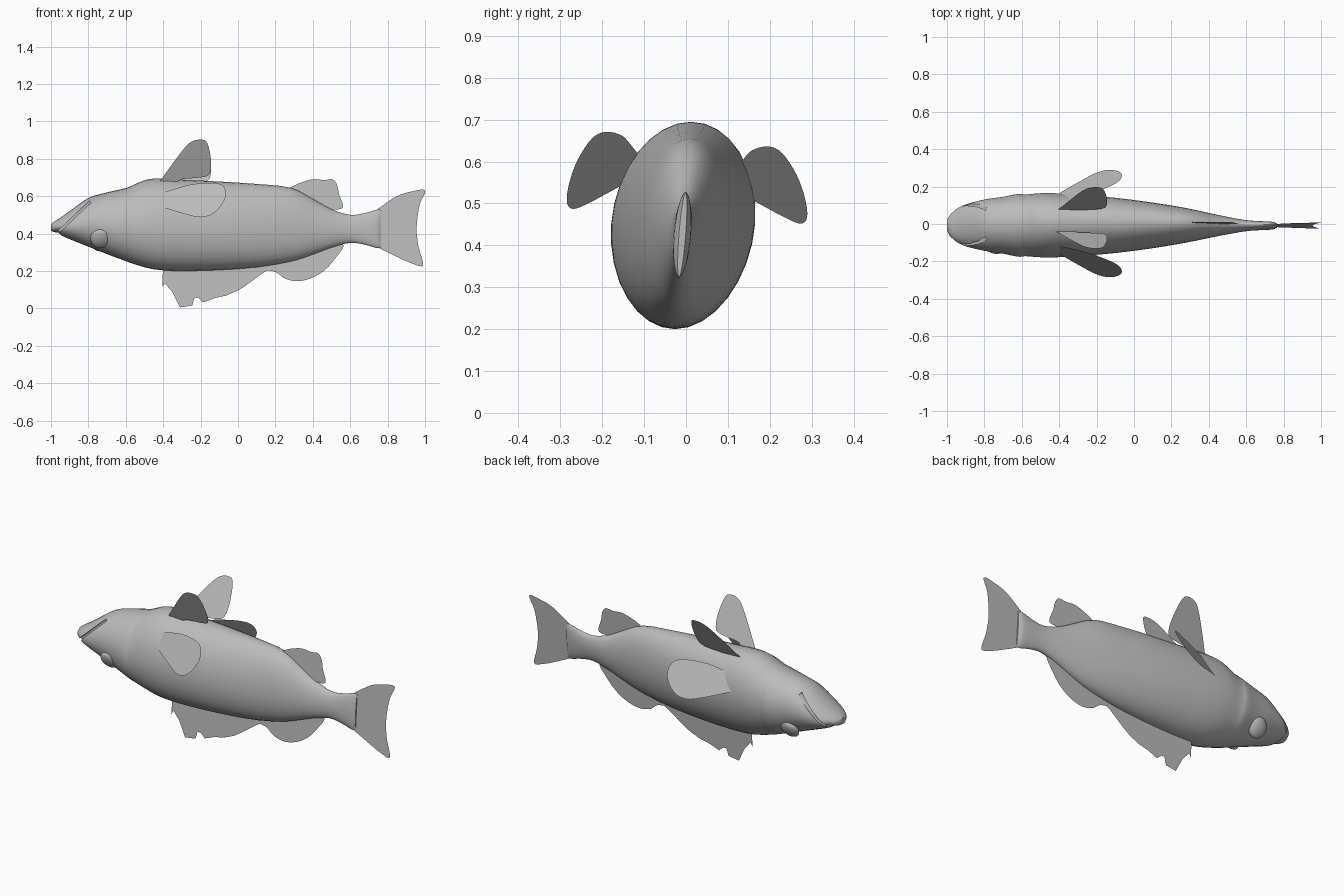
import bpy
import bmesh
import math
from mathutils import Matrix, Vector

cube = bpy.data.objects.get("Cube")
if cube:
    bpy.data.objects.remove(cube, do_unlink=True)

grey = bpy.data.materials.new("fish grey")
grey.use_nodes = True
colour = (0.5, 0.5, 0.5, 1)
grey.diffuse_color = colour
grey.node_tree.nodes["Principled BSDF"].inputs["Base Color"].default_value = colour


def lean(z):
    """Sideways offset of the slightly rolled middle plane."""
    return 0.077 * (z - 0.54)


def add_object(name, bm, smooth=False):
    mesh = bpy.data.meshes.new(name)
    bm.to_mesh(mesh)
    bm.free()
    mesh.materials.append(grey)
    obj = bpy.data.objects.new(name, mesh)
    bpy.context.collection.objects.link(obj)
    if smooth:
        bpy.ops.object.select_all(action="DESELECT")
        obj.select_set(True)
        bpy.context.view_layer.objects.active = obj
        bpy.ops.object.shade_smooth_by_angle(angle=math.radians(40))
    return obj


def spline(points, steps):
    """Smooth open curve through points of any dimension."""
    ends = [points[0]] + list(points) + [points[-1]]
    out = []
    for a, b, c, d in zip(ends, ends[1:], ends[2:], ends[3:]):
        for i in range(steps):
            t = i / steps
            out.append([
                q + t / 2 * (r - p + t * (2 * p - 5 * q + 4 * r - s + t * (3 * q - p - 3 * r + s)))
                for p, q, r, s in zip(a, b, c, d)])
    out.append(list(points[-1]))
    return out


def fin(name, outline, side_of, steps=4):
    """Flat fin: an x-z outline placed sideways by side_of(x, z)."""
    bm = bmesh.new()
    path = spline(outline, steps) if steps > 1 else outline
    bm.faces.new([bm.verts.new((x, side_of(x, z), z)) for x, z in path])
    bmesh.ops.triangulate(bm, faces=bm.faces[:])
    return add_object(name, bm)


# Body: elliptical sections, each given as x, bottom, top, half width
stations = [
    (-1, .415, .45, .025), (-.985, .408, .462, .055), (-.96, .404, .478, .078),
    (-.945, .39, .488, .09), (-.9, .37, .52, .112), (-.8, .33, .59, .137),
    (-.7, .29, .62, .152), (-.62, .26, .638, .168), (-.58, .245, .65, .165),
    (-.5, .22, .685, .171), (-.42, .205, .695, .171), (-.3, .2, .688, .164),
    (-.1, .205, .678, .147), (.1, .22, .665, .121), (.28, .25, .645, .091),
    (.4, .288, .585, .066), (.5, .325, .53, .046), (.6, .35, .5, .029),
    (.68, .34, .51, .023), (.74, .323, .527, .019), (.765, .325, .525, .008)]
SIDES = 32
bm = bmesh.new()
rings = []
for x, low, high, half in spline(stations, 3):
    ring = []
    for i in range(SIDES):
        a = math.tau * i / SIDES
        z = (low + high) / 2 + (high - low) / 2 * math.sin(a)
        ring.append(bm.verts.new((x, half * math.cos(a) + lean(z), z)))
    rings.append(ring)
for r, s in zip(rings, rings[1:]):
    for i in range(SIDES):
        j = (i + 1) % SIDES
        bm.faces.new((r[i], r[j], s[j], s[i]))
bm.faces.new(rings[0])
bm.faces.new(rings[-1])
bmesh.ops.recalc_face_normals(bm, faces=bm.faces[:])
body = add_object("body", bm)

# Mouth: a thin slot cut into each side of the head
start, end = Vector((-.98, 0, .39)), Vector((-.79, 0, .57))
run = end - start
bm = bmesh.new()
for side in (-1, 1):
    place = (Matrix.Translation((start + end) / 2 + Vector((0, side * .165, 0)))
             @ Matrix.Rotation(-math.atan2(run.z, run.x), 4, "Y")
             @ Matrix.Diagonal((run.length, .2, .012, 1)))
    bmesh.ops.create_cube(bm, size=1, matrix=place)
cutter = add_object("mouth_cutter", bm)
cutter.hide_render = True
cut = body.modifiers.new("mouth", "BOOLEAN")
cut.operation = "DIFFERENCE"
cut.solver = "EXACT"
cut.object = cutter
bpy.context.view_layer.objects.active = body
body.select_set(True)
bpy.ops.object.modifier_apply(modifier=cut.name)
bpy.data.objects.remove(cutter, do_unlink=True)
bpy.ops.object.shade_smooth_by_angle(angle=math.radians(40))

# Eyes: flattened domes facing outward and a little down
for name, side, height in (("right_eye", -1, .372), ("left_eye", 1, .355)):
    bm = bmesh.new()
    place = (Matrix.Translation((-.735, side * .112 + lean(height), height))
             @ Matrix.Rotation(-side * math.radians(30), 4, "X")
             @ Matrix.Diagonal((.054, .024, .056, 1)))
    bmesh.ops.create_uvsphere(bm, u_segments=24, v_segments=14, radius=1, matrix=place)
    add_object(name, bm, True)

# Paired fins on the flanks
flank = [(-.4, .62), (-.35, .635), (-.25, .662), (-.14, .671), (-.08, .655),
         (-.065, .605), (-.09, .55), (-.14, .503), (-.2, .487), (-.27, .5),
         (-.37, .53), (-.4, .54)]
fin("right_pectoral_fin", flank,
    lambda x, z: -.15 - .4 * (x + .37) + .55 * (z - .58))
fin("left_pectoral_fin", [(x, z - .035) for x, z in flank],
    lambda x, z: .155 + .4 * (x + .37) - .55 * (z - .545))

# Paired fins standing on top
upper = [(-.42, .67), (-.41, .69), (-.3, .84), (-.25, .89), (-.2, .902),
         (-.165, .885), (-.145, .8), (-.148, .73), (-.18, .703), (-.3, .69), (-.32, .67)]
fin("right_pelvic_fin", upper, lambda x, z: -.04 - .41 * (z - .68))
fin("left_pelvic_fin", [(x, z - .025) for x, z in upper],
    lambda x, z: .07 + .585 * (z - .66))

# Spiny fin below: sharp tips with scooped membrane between them
tips = [(-.405, .11), (-.31, .005), (-.245, .015), (-.185, .032), (-.125, .055),
        (-.065, .068), (0, .095), (.05, .128), (.1, .165), (.135, .19)]
spiny = [(-.4, .25)]
for (x, z), (nx, nz) in zip(tips, tips[1:]):
    spiny += [(x, z), (x + .012, max(z, nz) + .025),
              (x + (nx - x) * .55, (z + nz) / 2 + .033)]
spiny += [tips[-1], (.17, .21), (.17, .3)]
fin("spiny_fin", spiny, lambda x, z: lean(z), 1)

# Single fins along the middle plane
middle = {
    "soft_fin": [(.1, .26), (.13, .212), (.2, .195), (.25, .16), (.32, .145), (.4, .165),
                 (.47, .21), (.53, .28), (.565, .335), (.53, .345), (.48, .36), (.3, .32)],
    "anal_fin": [(.25, .62), (.28, .645), (.33, .67), (.4, .69), (.46, .686), (.505, .69),
                 (.53, .66), (.54, .61), (.56, .555), (.55, .532), (.48, .53), (.4, .55)],
    "tail_fin": [(.72, .51), (.76, .54), (.85, .6), (.93, .625), (1, .63), (.97, .55),
                 (.955, .43), (.965, .33), (.99, .23), (.93, .24), (.84, .28),
                 (.75, .325), (.72, .35)],
}
for name, outline in middle.items():
    fin(name, outline, lambda x, z: lean(z))
